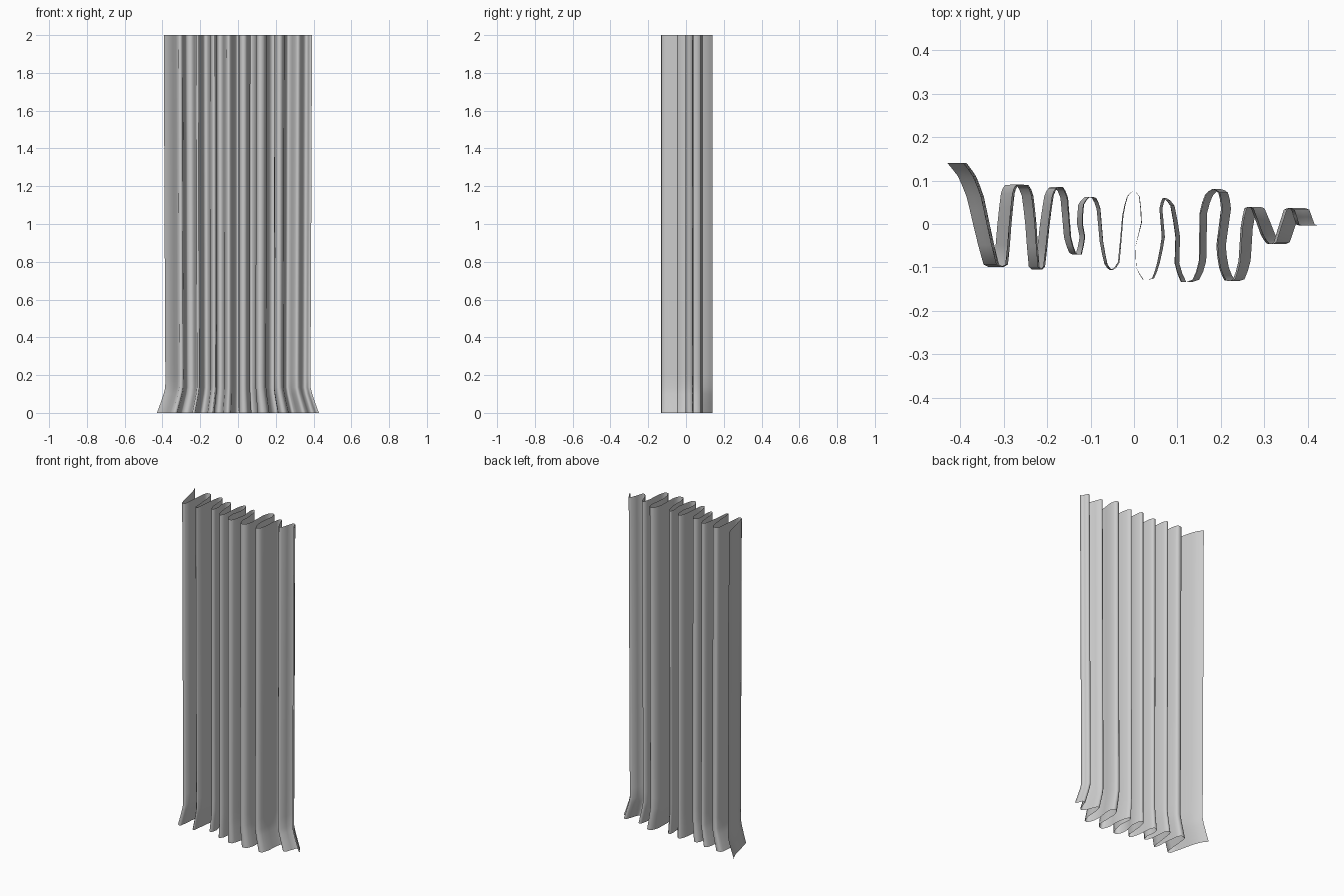
import bpy, bmesh
from mathutils import Vector

# Pleat line at the hem, seen from above
PLEATS = [
    (-.429, .14), (-.405, .11), (-.385, .063), (-.37, 0), (-.346, -.093), (-.323, -.093),
    (-.314, 0), (-.306, .07), (-.297, .089), (-.27, .089), (-.258, .065), (-.25, 0), (-.242, -.098),
    (-.228, -.098), (-.216, 0), (-.206, .065), (-.196, .083), (-.182, .085), (-.169, .06),
    (-.161, -.03), (-.149, -.066), (-.134, -.07), (-.125, -.03), (-.131, 0), (-.128, .045),
    (-.113, .062), (-.097, .06), (-.086, .035), (-.079, -.04), (-.068, -.092), (-.055, -.106),
    (-.037, -.088), (-.027, .02), (-.016, .063), (-.002, .076), (.013, .063), (.018, .003),
    (.004, -.05), (.006, -.1), (.022, -.127), (.046, -.125), (.059, -.09), (.071, -.03),
    (.065, .035), (.074, .06), (.093, .042), (.106, -.03), (.104, -.09), (.12, -.133),
    (.15, -.128), (.166, -.085), (.168, .025), (.182, .067), (.2, .08), (.216, .072),
    (.223, .035), (.211, -.05), (.218, -.1), (.232, -.13), (.254, -.127), (.268, -.085),
    (.273, -.01), (.283, .036), (.3, .036), (.325, -.025), (.34, -.045), (.358, -.042),
    (.384, .033), (.403, .033), (.415, -.001), (.428, -.003)]
# Height and sideways gathering of each row
ROWS = [(0, 1), (.05, .958), (.1, .918), (.135, .898), (.2, .897), (1, .906), (2, .916)]


def midpoints(pts):
    """Add one rounded point between each pair of neighbours."""
    out = []
    for i in range(len(pts) - 1):
        a, b, c, d = (Vector(pts[min(max(i + k, 0), len(pts) - 1)]) for k in (-1, 0, 1, 2))
        out += [b, (b + c) / 2 + ((b + c) - (a + d)) / 32]
    return out + [Vector(pts[-1])]


# Curtain cloth
line = midpoints(PLEATS)
bm = bmesh.new()
rows = [[bm.verts.new((p.x * s, p.y, z)) for p in line] for z, s in ROWS]
for lo, hi in zip(rows, rows[1:]):
    for i in range(len(line) - 1):
        bm.faces.new((lo[i], lo[i + 1], hi[i + 1], hi[i]))
mesh = bpy.data.meshes.new("curtain")
bm.to_mesh(mesh)
bm.free()
mesh.shade_smooth()
curtain = bpy.data.objects.new("curtain", mesh)
bpy.context.collection.objects.link(curtain)
